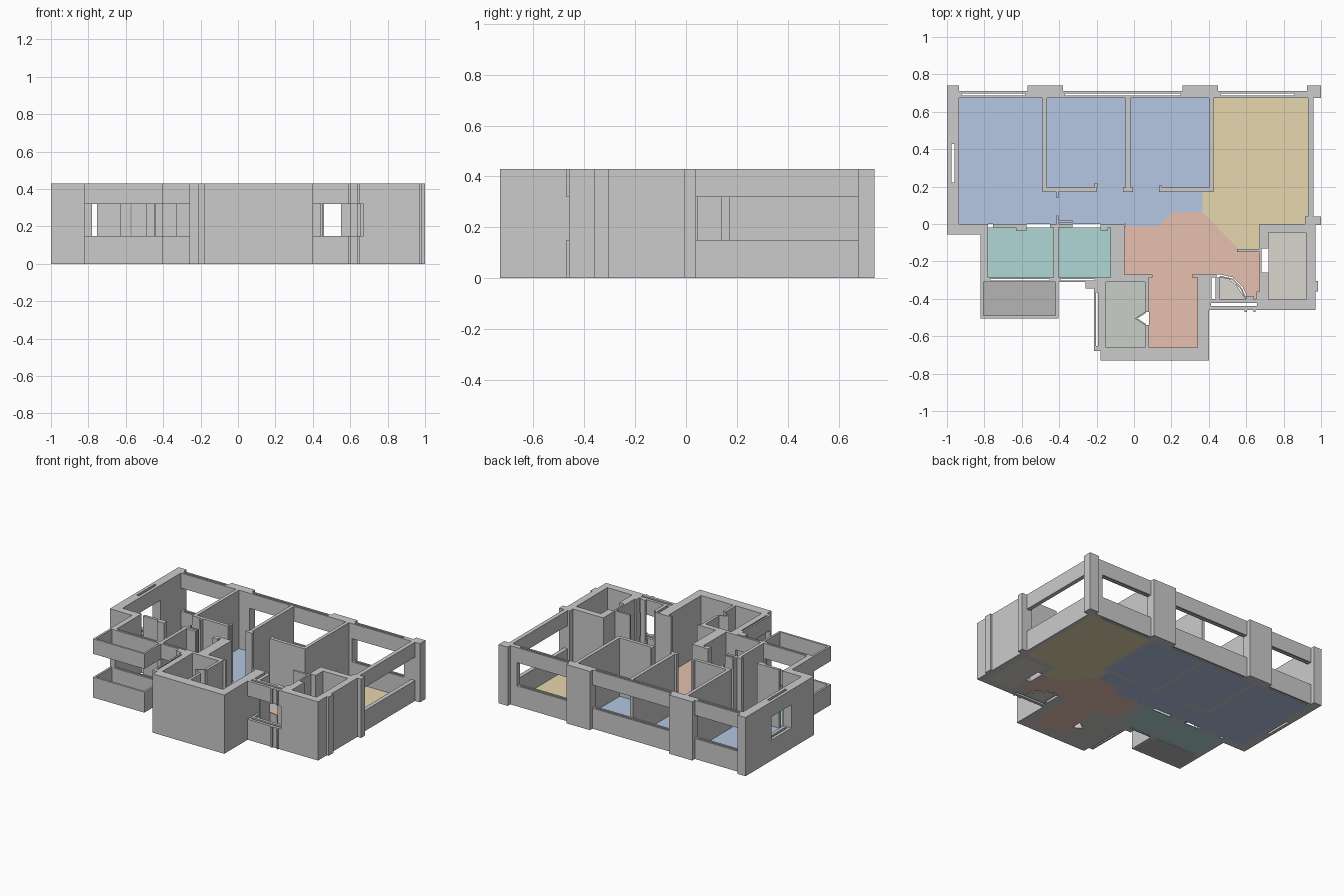
import bpy, bmesh

H, SILL, HEAD = 0.43, 0.15, 0.32   # wall height, window sill, window head


def finish(bm, name, mat=None):
    me = bpy.data.meshes.new(name)
    bm.to_mesh(me)
    bm.free()
    ob = bpy.data.objects.new(name, me)
    bpy.context.collection.objects.link(ob)
    if mat:
        me.materials.append(mat)
    return ob


def prism(bm, pts, z0, z1):
    """Vertical prism over a plan outline."""
    f = bm.faces.new([bm.verts.new((x, y, z0)) for x, y in pts])
    ext = bmesh.ops.extrude_face_region(bm, geom=[f], use_keep_orig=True)
    for v in ext["geom"]:
        if isinstance(v, bmesh.types.BMVert):
            v.co.z = z1
    bmesh.ops.recalc_face_normals(bm, faces=bm.faces[:])


def rect(x0, x1, y0, y1):
    return [(x0, y0), (x1, y0), (x1, y1), (x0, y1)]


def walls(name, rects, z0=0, z1=H):
    bm = bmesh.new()
    for r in rects:
        prism(bm, rect(*r), z0, z1)
    return finish(bm, name)


def window_bands(name, rects, slot=True):
    """Sill wall and lintel; two leaves with a narrow slot between them."""
    bm = bmesh.new()
    for x0, x1, y0, y1 in rects:
        if not slot:
            parts = [(x0, x1, y0, y1)]
        elif x1 - x0 > y1 - y0:
            t, e = (y1 - y0) * 0.36, 0.012
            parts = [(x0, x1, y0, y0 + t), (x0, x1, y1 - t, y1),
                     (x0, x0 + e, y0 + t, y1 - t), (x1 - e, x1, y0 + t, y1 - t)]
        else:
            t, e = (x1 - x0) * 0.36, 0.012
            parts = [(x0, x0 + t, y0, y1), (x1 - t, x1, y0, y1),
                     (x0 + t, x1 - t, y0, y0 + e), (x0 + t, x1 - t, y1 - e, y1)]
        for p in parts:
            prism(bm, rect(*p), 0, SILL)
            prism(bm, rect(*p), HEAD, H)
    return finish(bm, name)


def floor(name, color, *outlines):
    mat = bpy.data.materials.new(name + "_color")
    mat.diffuse_color = (*color, 1)
    bm = bmesh.new()
    for pts in outlines:
        prism(bm, pts, 0, 0.003)
    return finish(bm, name, mat)


# Back facade: columns and window bands
walls("back_columns", [
    (-1, -0.935, 0.675, 0.74), (-0.57, -0.38, 0.675, 0.74),
    (0.26, 0.45, 0.675, 0.74), (0.925, 1, 0.675, 0.74),
    (0.87, 0.925, 0.675, 0.71)])
window_bands("back_windows", [
    (-0.935, -0.57, 0.675, 0.71), (-0.38, 0.26, 0.675, 0.71),
    (0.45, 0.87, 0.675, 0.71)])

# Left facade with its window
walls("left_wall", [
    (-1, -0.935, 0.44, 0.675), (-1, -0.935, -0.055, 0.21),
    (-0.935, -0.82, -0.055, 0)])
window_bands("left_window", [(-1, -0.935, 0.21, 0.44)])

# Right facade: open band and corner column
window_bands("right_window", [(0.93, 0.96, 0.04, 0.675)], slot=False)
walls("right_column", [(0.915, 1, -0.005, 0.04)])

# Lift shaft, with a notch in the left wall
walls("lift_shaft", [
    (0.67, 0.97, -0.045, 0), (0.67, 0.97, -0.46, -0.405),
    (0.92, 0.97, -0.405, -0.045), (0.67, 0.72, -0.13, -0.045),
    (0.67, 0.72, -0.405, -0.26), (0.67, 0.682, -0.26, -0.13),
    (0.97, 0.985, -0.36, -0.305)])

# Entrance block at the front
walls("entrance_block", [
    (-0.18, 0.40, -0.73, -0.66), (0.34, 0.40, -0.66, -0.285),
    (-0.18, -0.15, -0.66, -0.31), (-0.18, 0.06, -0.31, -0.285),
    (0.06, 0.08, -0.47, -0.285), (0.06, 0.08, -0.66, -0.54),
    (-0.05, 0.10, -0.285, -0.27), (0.31, 0.44, -0.285, -0.27),
    (-0.115, -0.05, -0.31, 0), (-0.215, -0.18, -0.68, -0.665),
    (-0.215, -0.18, -0.355, -0.31)])
window_bands("entrance_side_window", [(-0.215, -0.18, -0.665, -0.355)])

# Folding door in the entrance block
bm = bmesh.new()
for s in (-1, 1):
    prism(bm, [(0.005, -0.505), (0.065, -0.505 + 0.04 * s),
               (0.065, -0.505 + 0.03 * s), (0.017, -0.505)], 0, H)
finish(bm, "folding_door")

# Bedroom partitions
walls("bedroom_partitions", [
    (-0.49, -0.465, 0.17, 0.675), (-0.465, -0.20, 0.17, 0.195),
    (-0.045, -0.02, 0.195, 0.675), (-0.06, -0.005, 0.17, 0.195),
    (0.135, 0.40, 0.17, 0.195), (0.40, 0.425, 0.17, 0.675),
    (-0.21, -0.195, 0.195, 0.22), (0.135, 0.15, 0.195, 0.205),
    (-0.415, -0.403, 0.14, 0.17), (-0.415, -0.403, -0.01, 0.045),
    (-0.403, -0.33, 0.008, 0.02), (0.55, 0.67, -0.15, -0.135)])

# Bathroom walls with door gaps
walls("bathroom_walls", [
    (-0.82, -0.78, -0.31, 0), (-0.43, -0.405, -0.285, 0),
    (-0.125, -0.115, -0.31, 0), (-0.755, -0.575, -0.02, 0),
    (-0.45, -0.405, -0.02, 0), (-0.405, -0.33, -0.02, 0),
    (-0.18, -0.115, -0.02, 0), (-0.63, -0.575, -0.035, -0.02),
    (-0.18, -0.14, -0.035, -0.02), (-0.44, -0.405, -0.31, -0.285),
    (-0.20, -0.125, -0.31, -0.285), (-0.26, -0.18, -0.345, -0.31)])
window_bands("bathroom_windows", [
    (-0.78, -0.44, -0.31, -0.285), (-0.405, -0.20, -0.31, -0.285)])

# Balcony parapet and upper band
window_bands("balcony_bands", [
    (-0.82, -0.405, -0.505, -0.49), (-0.82, -0.805, -0.49, -0.31),
    (-0.42, -0.405, -0.49, -0.31)], slot=False)

# Recessed front window between entrance and lift
window_bands("recess_window", [(0.40, 0.67, -0.46, -0.40)])
window_bands("recess_ribs", [
    (0.40, 0.415, -0.40, -0.285), (0.435, 0.45, -0.40, -0.285),
    (0.59, 0.605, -0.47, -0.46), (0.64, 0.65, -0.47, -0.46)], slot=False)
walls("recess_door_posts", [
    (0.45, 0.46, -0.40, -0.285), (0.60, 0.64, -0.40, -0.385),
    (0.655, 0.67, -0.41, -0.36)])

# Floors
floor("bedroom_floor", (0.46, 0.57, 0.77),
      rect(-0.935, -0.49, 0, 0.675), rect(-0.465, -0.045, 0.195, 0.675),
      rect(-0.02, 0.40, 0.195, 0.675), rect(-0.49, -0.045, 0, 0.17),
      rect(-0.20, -0.06, 0.17, 0.195), rect(-0.005, 0.135, 0.17, 0.195),
      [(-0.045, -0.01), (0.13, -0.01), (0.21, 0.065), (0.365, 0.065),
       (0.365, 0.17), (-0.045, 0.17)])
floor("living_floor", (0.8, 0.68, 0.43),
      [(0.425, 0.675), (0.93, 0.675), (0.93, 0), (0.67, 0), (0.67, -0.135),
       (0.56, -0.135), (0.365, 0.065), (0.365, 0.17), (0.425, 0.17)])
floor("hall_floor", (0.8, 0.53, 0.43),
      [(-0.05, -0.01), (0.13, -0.01), (0.21, 0.065), (0.365, 0.065),
       (0.56, -0.135), (0.67, -0.135), (0.67, -0.40), (0.61, -0.40),
       (0.58, -0.335), (0.53, -0.285), (0.46, -0.27), (0.34, -0.27),
       (0.34, -0.66), (0.08, -0.66), (0.08, -0.27), (-0.05, -0.27)])
floor("bathroom_floor", (0.43, 0.68, 0.66),
      rect(-0.78, -0.43, -0.285, -0.02), rect(-0.405, -0.125, -0.285, -0.02))
floor("balcony_floor", (0.46, 0.46, 0.46), rect(-0.805, -0.42, -0.49, -0.31))
floor("store_floor", (0.59, 0.62, 0.575),
      [(-0.15, -0.66), (0.06, -0.66), (0.06, -0.54), (0.005, -0.505),
       (0.06, -0.47), (0.06, -0.31), (-0.15, -0.31)])
floor("lift_floor", (0.7, 0.67, 0.62), rect(0.72, 0.92, -0.405, -0.045))
floor("recess_floor", (0.7, 0.67, 0.62),
      [(0.46, -0.40), (0.595, -0.40), (0.55, -0.33), (0.51, -0.295),
       (0.46, -0.285)])

# Curved door leaf in the recess
bm = bmesh.new()
arc = [(0.46, -0.278), (0.53, -0.292), (0.575, -0.34), (0.60, -0.395)]
for (xa, ya), (xb, yb) in zip(arc, arc[1:]):
    prism(bm, [(xa, ya), (xb, yb), (xb - 0.006, yb - 0.006),
               (xa - 0.006, ya - 0.006)], 0, SILL)
finish(bm, "curved_door")
